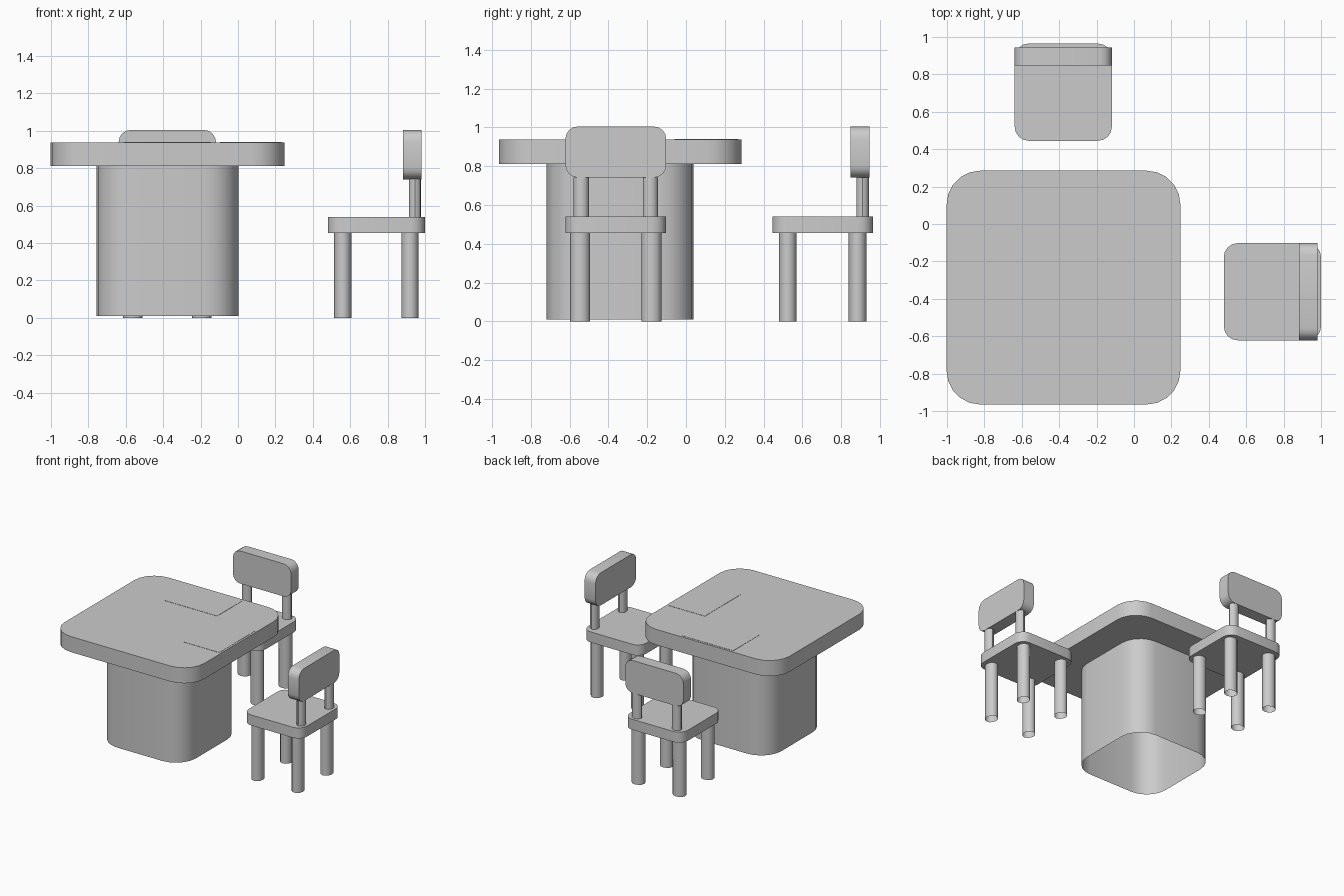
import bpy, bmesh
from math import sin, cos, pi, radians
from mathutils import Matrix, Vector

if "Cube" in bpy.data.objects:
    bpy.data.objects.remove(bpy.data.objects["Cube"])


def rounded_rect(w, h, r, seg):
    """Outline of a rectangle w x h with rounded corners, counter-clockwise."""
    pts = []
    for i, (sx, sy) in enumerate([(1, 1), (-1, 1), (-1, -1), (1, -1)]):
        for k in range(seg + 1):
            a = (i + k / seg) * pi / 2
            pts.append((sx * (w / 2 - r) + r * cos(a), sy * (h / 2 - r) + r * sin(a)))
    return pts


def ellipse(rx, ry, n=12):
    return [(rx * cos(2 * pi * i / n), ry * sin(2 * pi * i / n)) for i in range(n)]


def prism(name, outline, z0, z1, matrix, caps=True):
    """Extrude an outline from z0 to z1; without caps it is an open tube."""
    bm = bmesh.new()
    low = [bm.verts.new((x, y, z0)) for x, y in outline]
    high = [bm.verts.new((x, y, z1)) for x, y in outline]
    n = len(outline)
    for i in range(n):
        j = (i + 1) % n
        bm.faces.new((low[i], low[j], high[j], high[i]))
    if caps:
        bm.faces.new(low[::-1])
        bm.faces.new(high)
    bm.transform(matrix)
    me = bpy.data.meshes.new(name)
    bm.to_mesh(me)
    bm.free()
    ob = bpy.data.objects.new(name, me)
    bpy.context.collection.objects.link(ob)
    bpy.ops.object.select_all(action='DESELECT')
    ob.select_set(True)
    bpy.context.view_layer.objects.active = ob
    bpy.ops.object.shade_smooth_by_angle(angle=radians(35))
    return ob


def at(x, y, z=0):
    return Matrix.Translation(Vector((x, y, z)))


# Table: thick rounded top on a hollow pedestal
CX, CY = -0.377, -0.34
prism("table_top", rounded_rect(1.25, 1.25, 0.18, 5), 0.812, 0.938, at(CX, CY))
prism("table_pedestal", rounded_rect(0.758, 0.758, 0.18, 5), 0.01, 0.812, at(CX, CY), caps=False)


# Thin place mats lying on the table top
def mat(name, x0, x1, y0, y1):
    prism(name, [(x0, y0), (x1, y0), (x1, y1), (x0, y1)], 0.938, 0.94, at(0, 0))


mat("right_place_mat", -0.095, 0.232, -0.57, -0.105)
mat("back_place_mat", -0.61, -0.145, -0.06, 0.268)


# Chair: local +x points towards its backrest
def chair(prefix, m):
    prism(prefix + "_seat", rounded_rect(0.52, 0.52, 0.075, 4), 0.455, 0.54, m)
    for side, s in (("left", 1), ("right", -1)):
        for end, d in (("front", -0.18), ("back", 0.18)):
            prism(f"{prefix}_{end}_{side}_leg", ellipse(0.046, 0.052), 0, 0.455,
                  m @ at(d, s * 0.184), caps=False)
        prism(f"{prefix}_{side}_back_post", ellipse(0.033, 0.039), 0.54, 0.742,
              m @ at(0.206, s * 0.178), caps=False)
    # outline drawn in the y-z plane, extruded along x
    stand = Matrix(((0, 0, 1, 0), (1, 0, 0, 0), (0, 1, 0, 0), (0, 0, 0, 1)))
    prism(prefix + "_backrest", rounded_rect(0.52, 0.264, 0.065, 4), 0.142, 0.24,
          m @ at(0, 0, 0.873) @ stand)


chair("right_chair", at(0.74, -0.362))
chair("back_chair", at(-0.378, 0.705) @ Matrix.Rotation(pi / 2, 4, 'Z'))
